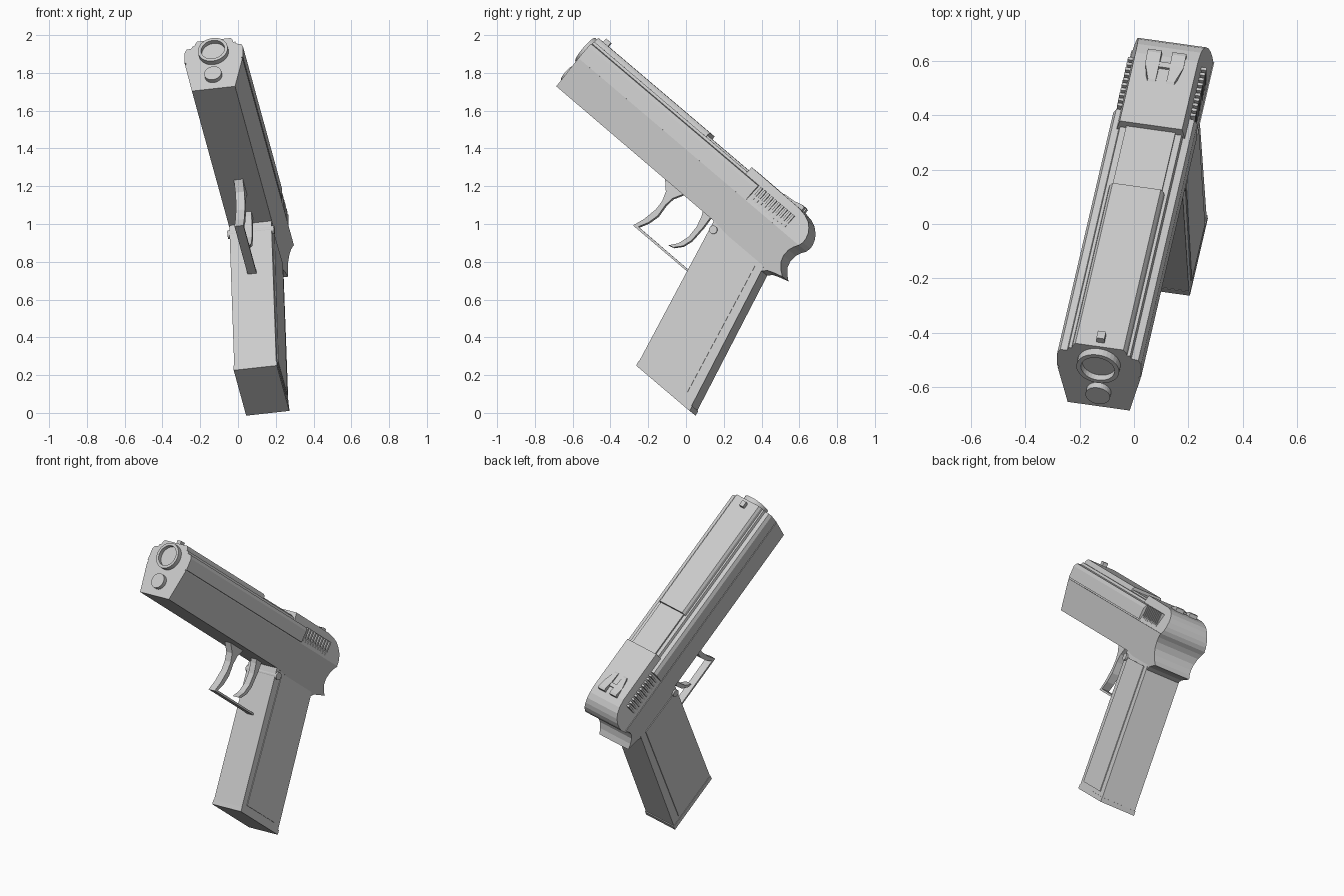
import bpy, bmesh, math
from mathutils import Matrix, Vector

if "Cube" in bpy.data.objects:
    bpy.data.objects.remove(bpy.data.objects["Cube"])

# Tilted pose: local x = width, y = barrel (front to back), z = up from barrel
across = Vector((0.9845, -0.138, 0.108)).normalized()
back = Vector((0.18, 0.75, -0.637))
back = (back - across * back.dot(across)).normalized()
up = across.cross(back)
POSE = Matrix((across, back, up)).transposed().to_4x4()
POSE.translation = across * 0.15

grey = bpy.data.materials.new("plain grey")
grey.diffuse_color = (0.6, 0.6, 0.6, 1)
grey.use_nodes = True
grey.node_tree.nodes["Principled BSDF"].inputs["Base Color"].default_value = grey.diffuse_color


def finish(name, bm):
    bmesh.ops.recalc_face_normals(bm, faces=bm.faces)
    me = bpy.data.meshes.new(name)
    bm.to_mesh(me)
    bm.free()
    me.materials.append(grey)
    ob = bpy.data.objects.new(name, me)
    bpy.context.collection.objects.link(ob)
    ob.matrix_world = POSE
    return ob


def loft(name, loop_a, loop_b):
    """Closed solid between two matching loops."""
    bm = bmesh.new()
    a = [bm.verts.new(p) for p in loop_a]
    b = [bm.verts.new(p) for p in loop_b]
    bm.faces.new(a)
    bm.faces.new(b[::-1])
    for i in range(len(a)):
        j = (i + 1) % len(a)
        bm.faces.new((a[i], b[i], b[j], a[j]))
    return finish(name, bm)


def side_part(name, pts, half):
    """Side profile (y, z) spread over the width; half may depend on z."""
    h = half if callable(half) else (lambda z: half)
    return loft(name, [(-h(z), y, z) for y, z in pts], [(h(z), y, z) for y, z in pts])


def long_part(name, half_pts, y0, y1):
    """Mirrored cross-section (x, z) run along the barrel."""
    pts = half_pts + [(-x, z) for x, z in reversed(half_pts)]
    return loft(name, [(x, y0, z) for x, z in pts], [(x, y1, z) for x, z in pts])


def box(name, x0, x1, y0, y1, z0, z1):
    pts = [(y0, z0), (y1, z0), (y1, z1), (y0, z1)]
    return loft(name, [(x0, y, z) for y, z in pts], [(x1, y, z) for y, z in pts])


def rod(name, radius, centre, length, axis, rim=0):
    """Cylinder; with a rim, its front end is hollowed."""
    bm = bmesh.new()
    rot = Matrix.Rotation(math.pi / 2, 4, axis)
    bmesh.ops.create_cone(bm, cap_ends=True, segments=32, radius1=radius, radius2=radius,
                          depth=length, matrix=Matrix.Translation(centre) @ rot)
    if rim:
        front = min(bm.faces, key=lambda f: f.calc_center_median().y)
        bmesh.ops.inset_individual(bm, faces=[front], thickness=rim)
        inner = bmesh.ops.extrude_discrete_faces(bm, faces=[front])["faces"]
        bmesh.ops.translate(bm, verts=inner[0].verts, vec=(0, 0.025, 0))
    return finish(name, bm)


# Frame with curved tang, widening upwards
side_part("frame", [(-1.62, 0.875), (-0.5, 0.872), (-0.14, 0.83), (-0.115, 0.855),
                    (-0.08, 0.868), (-0.03, 0.882), (-0.06, 0.905), (-0.085, 0.935),
                    (-0.096, 0.97), (-0.094, 1.01), (-0.082, 1.04), (-0.066, 1.065),
                    (-1.62, 1.065)],
          lambda z: 0.116 + (z - 0.875) * 0.205)

# Slide: stepped body, top strip, chamber and rounded rear
long_part("slide", [(0.15, 1.065), (0.15, 1.073), (0.157, 1.073), (0.157, 1.145),
                    (0.146, 1.166), (0.12, 1.17), (0.115, 1.185)], -1.62, -0.44)
long_part("slide_top", [(0.105, 1.18), (0.1, 1.2), (0.09, 1.214)], -1.62, -0.833)
box("chamber_block", -0.092, 0.092, -0.84, -0.53, 1.17, 1.195)
rear = [(-0.44, 1.065), (-0.066, 1.065), (-0.06, 1.09), (-0.062, 1.115), (-0.072, 1.145),
        (-0.09, 1.17), (-0.115, 1.192), (-0.15, 1.207), (-0.2, 1.216), (-0.537, 1.218),
        (-0.537, 1.17), (-0.44, 1.17)]
side_part("slide_rear", rear, lambda z: 0.151 - (z - 1.065) * 0.225)

# Grip ridges, mirrored
for side in (-1, 1):
    for i in range(10):
        y = -0.425 + i * 0.025
        box("ridge", side * 0.11, side * 0.147, y, y + 0.013, 1.075, 1.17)

# Muzzle, rod under it
rod("muzzle", 0.08, (0, -1.62, 1.122), 0.06, 'X', rim=0.017)
rod("guide_rod", 0.046, (0, -1.62, 0.963), 0.05, 'X')

# Sights
box("front_sight", -0.015, 0.015, -1.6, -1.565, 1.2, 1.238)
for side in (-1, 1):
    pts = [(-0.34, 1.21), (-0.32, 1.222), (-0.25, 1.228), (-0.205, 1.24), (-0.19, 1.236), (-0.19, 1.2)]
    loft("rear_sight", [(side * 0.02, y, z) for y, z in pts],
         [(side * (0.072 if y > -0.3 else 0.05), y, z) for y, z in pts])
box("rear_sight_bar", -0.06, 0.06, -0.26, -0.235, 1.2, 1.226)

# Grip, side panels and base plate
side_part("grip", [(-0.508, 0.88), (-0.325, 0.05), (0.045, 0.05), (-0.14, 0.845), (-0.15, 0.88)], 0.113)
side_part("grip_panels", [(-0.446, 0.838), (-0.292, 0.073), (-0.015, 0.073), (-0.183, 0.843)], 0.118)
side_part("base_plate", [(-0.327, 0.05), (-0.322, 0.022), (0.055, 0.022), (0.05, 0.05)], 0.116)
rod("pin", 0.022, (0, -0.477, 0.834), 0.25, 'Y')

# Trigger and guard
side_part("trigger", [(-0.616, 0.9), (-0.59, 0.85), (-0.573, 0.79), (-0.571, 0.72), (-0.59, 0.66),
                      (-0.624, 0.618), (-0.596, 0.626), (-0.562, 0.665), (-0.546, 0.715),
                      (-0.544, 0.81), (-0.55, 0.9)], 0.022)
side_part("trigger_guard", [(-0.875, 0.88), (-0.845, 0.85), (-0.821, 0.825), (-0.803, 0.775),
                            (-0.8, 0.72), (-0.815, 0.64), (-0.838, 0.576), (-0.42, 0.576),
                            (-0.42, 0.587), (-0.812, 0.589), (-0.785, 0.64), (-0.77, 0.7),
                            (-0.776, 0.77), (-0.77, 0.82), (-0.745, 0.865), (-0.74, 0.88)], 0.024)
